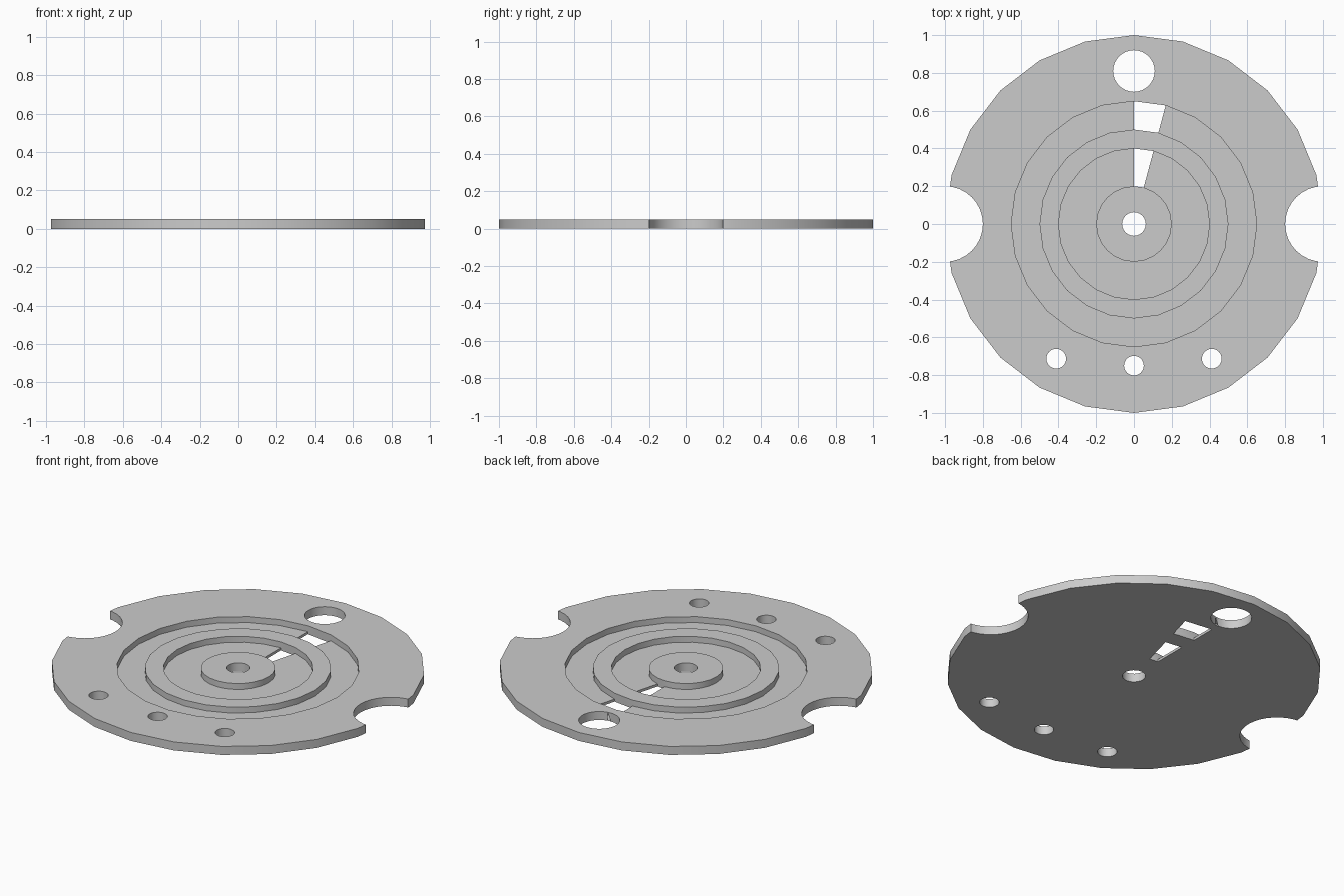
import bpy, bmesh
from math import sin, cos, pi

cube = bpy.data.objects.get("Cube")
if cube:
    bpy.data.objects.remove(cube, do_unlink=True)

SIDES, TOP, FLOOR = 24, 0.05, 0.015

grey = bpy.data.materials.new("light grey")
grey.use_nodes = True
grey.diffuse_color = (0.6, 0.6, 0.6, 1)
grey.node_tree.nodes["Principled BSDF"].inputs["Base Color"].default_value = grey.diffuse_color

# Closed cross-section: underside outwards, then stepped top inwards
radii = [0.0625, 0.2, 0.4, 0.5, 0.65, 1.0]
profile = [(r, 0) for r in radii]
profile += [(1.0, TOP), (0.65, TOP), (0.65, FLOOR), (0.5, FLOOR), (0.5, TOP),
            (0.4, TOP), (0.4, FLOOR), (0.2, FLOOR), (0.2, TOP), (radii[0], TOP)]
count = len(profile)

bm = bmesh.new()
rings = []
for k in range(SIDES):
    a = 2 * pi * k / SIDES
    rings.append([bm.verts.new((r * cos(a), r * sin(a), z)) for r, z in profile])

# One segment has its groove floors left open as two slots
slot_segment = SIDES // 4 - 1
slots = [(1, 2, 12, 13), (3, 4, 8, 9)]
open_faces = {i for s in slots for i in (s[0], s[2])}
for k in range(SIDES):
    a, b = rings[k], rings[(k + 1) % SIDES]
    for i in range(count):
        if k == slot_segment and i in open_faces:
            continue
        j = (i + 1) % count
        bm.faces.new((a[i], a[j], b[j], b[i]))
a, b = rings[slot_segment], rings[slot_segment + 1]
for low_in, low_out, high_out, high_in in slots:
    for ring in (a, b):
        bm.faces.new([ring[i] for i in (low_in, low_out, high_out, high_in)])
    for low, high in ((low_in, high_in), (low_out, high_out)):
        bm.faces.new((a[low], b[low], b[high], a[high]))
bmesh.ops.recalc_face_normals(bm, faces=bm.faces)
mesh = bpy.data.meshes.new("grooved_disc")
bm.to_mesh(mesh)
bm.free()
disc = bpy.data.objects.new("grooved_disc", mesh)
bpy.context.collection.objects.link(disc)
mesh.materials.append(grey)


def drill(x, y, radius):
    """Cut a round hole straight through the disc."""
    bpy.ops.mesh.primitive_cylinder_add(vertices=32, radius=radius, depth=0.3, location=(x, y, 0))
    cutter = bpy.context.object
    cutter.name = "hole_cutter"
    cutter.hide_render = True
    cutter.data.materials.append(grey)
    mod = disc.modifiers.new("hole", "BOOLEAN")
    mod.operation, mod.solver, mod.object = "DIFFERENCE", "EXACT", cutter
    bpy.ops.object.select_all(action="DESELECT")
    bpy.context.view_layer.objects.active = disc
    disc.select_set(True)
    bpy.ops.object.modifier_apply(modifier=mod.name)
    bpy.data.objects.remove(cutter, do_unlink=True)


# Large rear hole, front centre hole, then paired edge notches and front holes
drill(0, 0.81, 0.11)
drill(0, -0.75, 0.052)
for side in (-1, 1):
    drill(side, 0, 0.2)
    drill(side * 0.412, -0.713, 0.052)

bpy.ops.object.shade_smooth_by_angle(angle=pi / 6)
